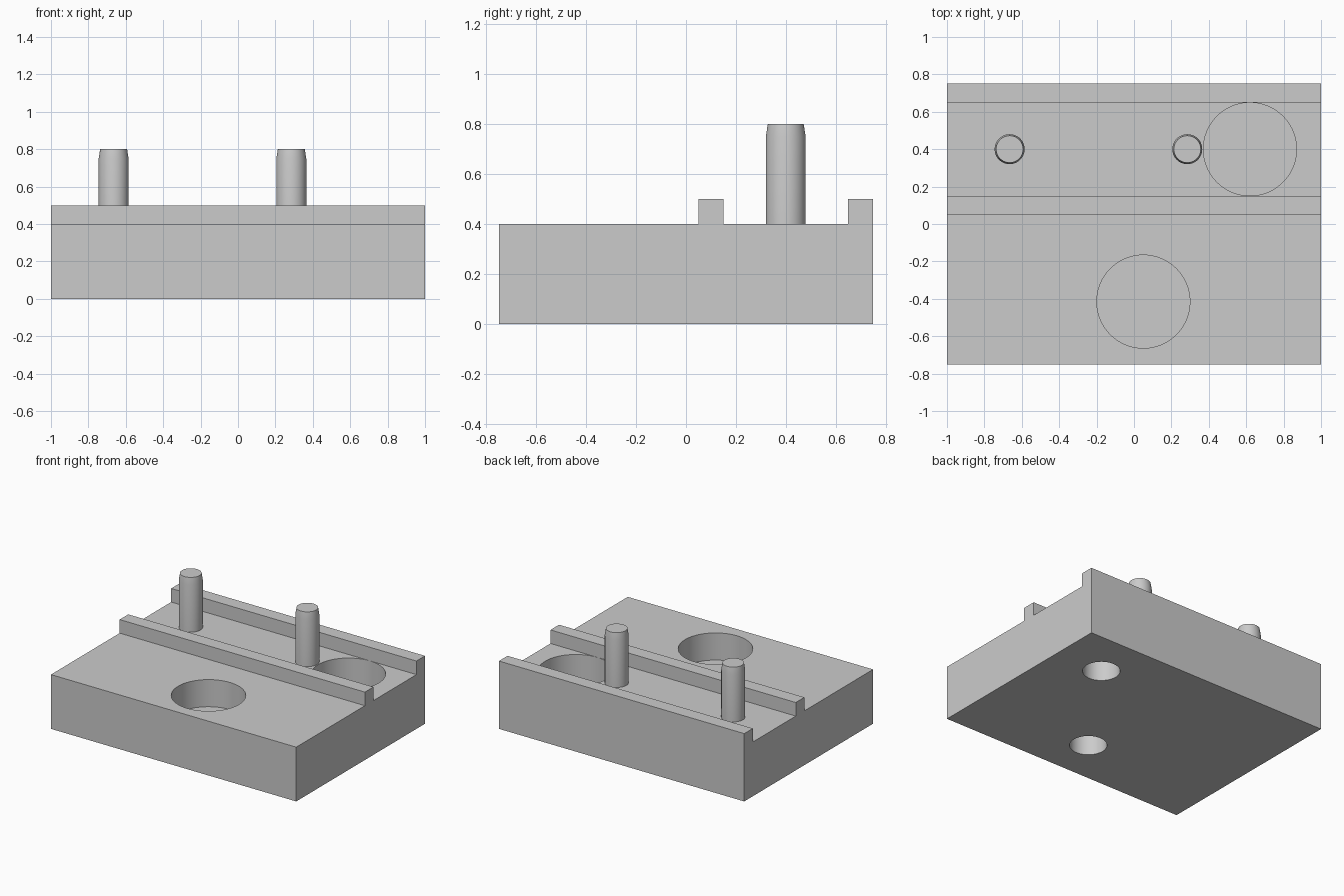
import bpy, bmesh, math

cube = bpy.data.objects.get("Cube")
if cube:
    bpy.data.objects.remove(cube, do_unlink=True)

grey = bpy.data.materials.new("plain grey")
grey.use_nodes = True
grey.diffuse_color = (0.6, 0.6, 0.6, 1)
grey.node_tree.nodes["Principled BSDF"].inputs["Base Color"].default_value = (0.6, 0.6, 0.6, 1)


def make_object(name, bm):
    bmesh.ops.recalc_face_normals(bm, faces=bm.faces)
    mesh = bpy.data.meshes.new(name)
    bm.to_mesh(mesh)
    bm.free()
    mesh.materials.append(grey)
    obj = bpy.data.objects.new(name, mesh)
    bpy.context.collection.objects.link(obj)
    return obj


def turned(name, x, y, rings, sides=64):
    """Closed round solid from (radius, height) rings."""
    bm = bmesh.new()
    loops = []
    for r, z in rings:
        loops.append([bm.verts.new((x + r * math.cos(math.tau * i / sides),
                                    y + r * math.sin(math.tau * i / sides), z))
                      for i in range(sides)])
    for a, b in zip(loops, loops[1:]):
        for i in range(sides):
            j = (i + 1) % sides
            bm.faces.new((a[i], a[j], b[j], b[i]))
    bm.faces.new(loops[0])
    bm.faces.new(loops[-1])
    return make_object(name, bm)


def smooth(obj):
    bpy.ops.object.select_all(action='DESELECT')
    obj.select_set(True)
    bpy.context.view_layer.objects.active = obj
    bpy.ops.object.shade_smooth_by_angle(angle=math.radians(25))


# Base block with two rails, extruded along x
outline = [(-0.75, 0), (0.75, 0), (0.75, 0.5), (0.65, 0.5), (0.65, 0.4), (0.15, 0.4),
           (0.15, 0.5), (0.05, 0.5), (0.05, 0.4), (-0.75, 0.4)]
bm = bmesh.new()
face = bm.faces.new([bm.verts.new((-1, y, z)) for y, z in outline])
side = bmesh.ops.extrude_face_region(bm, geom=[face])
bmesh.ops.translate(bm, vec=(2, 0, 0),
                    verts=[v for v in side["geom"] if isinstance(v, bmesh.types.BMVert)])
base = make_object("base_block", bm)

# Wide pockets from above and narrow blind holes from below
for n, (x, y) in enumerate([(0.62, 0.4), (0.05, -0.415)], 1):
    for kind, rings in (("pocket", [(0.249, 0.2), (0.249, 0.45)]),
                        ("bottom_hole", [(0.125, -0.1), (0.125, 0.18)])):
        cutter = turned(f"{kind}_cutter_{n}", x, y, rings)
        cutter.hide_render = True
        cutter.hide_set(True)
        cut = base.modifiers.new(f"{kind}_{n}", 'BOOLEAN')
        cut.operation = 'DIFFERENCE'
        cut.solver = 'EXACT'
        cut.object = cutter

# Bake the cuts so the hole walls can be shaded smooth
bpy.ops.object.select_all(action='DESELECT')
base.select_set(True)
bpy.context.view_layer.objects.active = base
for name in [m.name for m in base.modifiers]:
    bpy.ops.object.modifier_apply(modifier=name)
for obj in [o for o in bpy.data.objects if "_cutter_" in o.name]:
    bpy.data.objects.remove(obj, do_unlink=True)
smooth(base)

# Upright pins with tapered tips
for name, x in (("right_pin", -0.665), ("left_pin", 0.285)):
    smooth(turned(name, x, 0.4, [(0.08, 0.38), (0.08, 0.75), (0.072, 0.8)]))
